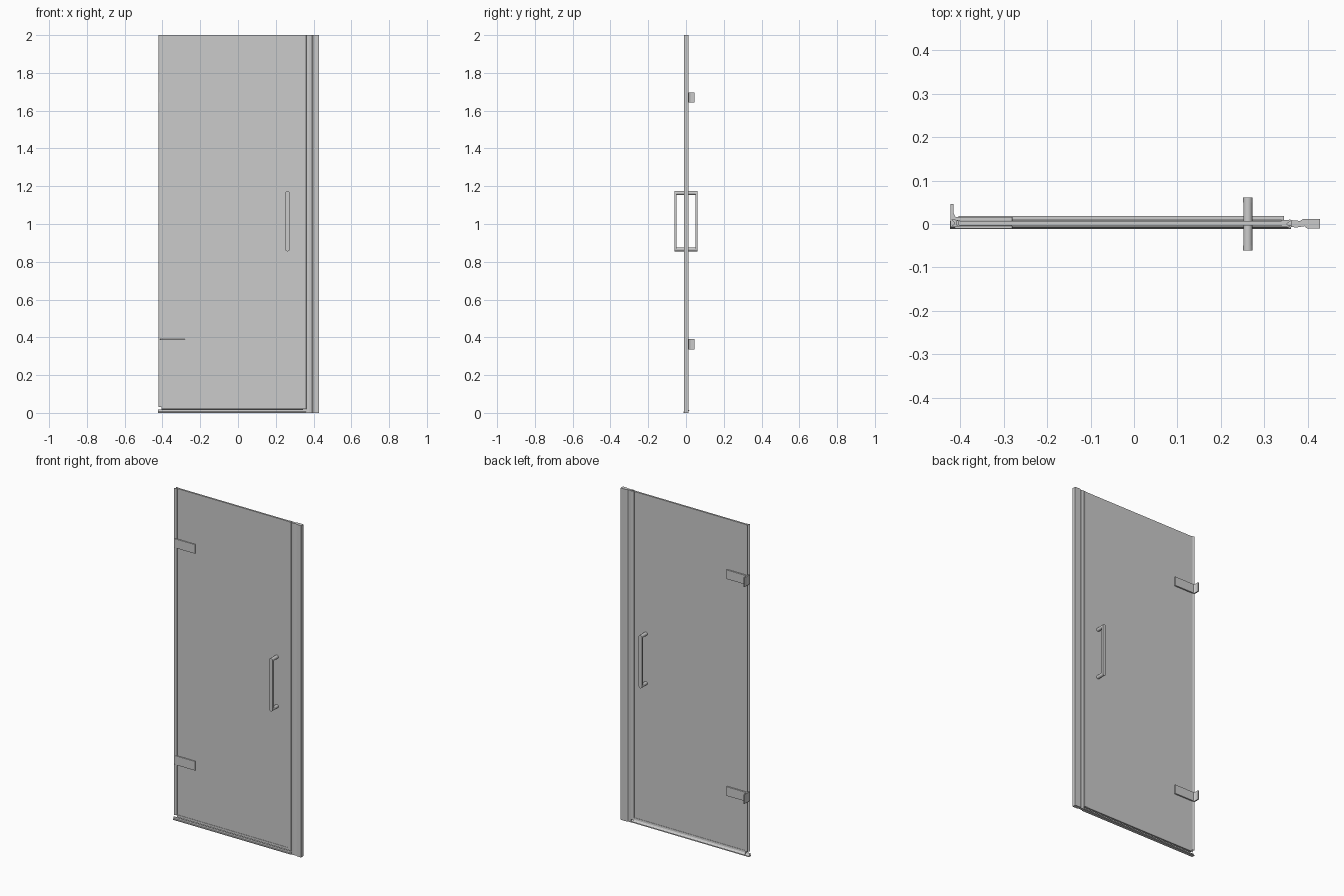
import bpy, bmesh
from math import pi, cos, sin
from mathutils import Vector

if "Cube" in bpy.data.objects:
    bpy.data.objects.remove(bpy.data.objects["Cube"])


def extrude(name, pts, axis, lo, hi, bevel=0.0):
    """Extrude a closed 2D profile along x (pts are y,z), y (x,z) or z (x,y)."""
    def place(p, t):
        return {'x': (t, p[0], p[1]), 'y': (p[0], t, p[1]), 'z': (p[0], p[1], t)}[axis]
    bm = bmesh.new()
    a = [bm.verts.new(place(p, lo)) for p in pts]
    b = [bm.verts.new(place(p, hi)) for p in pts]
    bm.faces.new(a)
    bm.faces.new(b)
    n = len(pts)
    for i in range(n):
        j = (i + 1) % n
        bm.faces.new((a[i], a[j], b[j], b[i]))
    bmesh.ops.recalc_face_normals(bm, faces=bm.faces[:])
    me = bpy.data.meshes.new(name)
    bm.to_mesh(me)
    bm.free()
    ob = bpy.data.objects.new(name, me)
    bpy.context.collection.objects.link(ob)
    if bevel:
        m = ob.modifiers.new("soft_edge", 'BEVEL')
        m.width = bevel
        m.segments = 2
    return ob


def box(name, x, y, z, bevel=0.0):
    return extrude(name, [(x[0], y[0]), (x[1], y[0]), (x[1], y[1]), (x[0], y[1])],
                   'z', z[0], z[1], bevel)


def smooth(ob):
    bpy.ops.object.select_all(action='DESELECT')
    ob.select_set(True)
    bpy.context.view_layer.objects.active = ob
    bpy.ops.object.shade_smooth_by_angle()


# Glass door leaf
box("door_glass", (-0.405, 0.347), (-0.004, 0.007), (0.025, 2.0))

# Fixed jamb strip on the handle side, waisted in plan
extrude("jamb_profile", [(0.361, -0.007), (0.375, -0.008), (0.392, -0.005), (0.398, -0.010),
                         (0.428, -0.010), (0.428, 0.012), (0.390, 0.012), (0.382, 0.007),
                         (0.361, 0.009)], 'z', 0.0, 2.0)

# Closing seal clipped on the glass edge, with an angled fin
extrude("closing_seal", [(0.340, -0.006), (0.350, -0.006), (0.361, -0.011), (0.362, -0.009),
                         (0.351, 0.000), (0.361, 0.007), (0.360, 0.010), (0.347, 0.009),
                         (0.340, 0.009), (0.340, 0.007), (0.348, 0.007),
                         (0.348, -0.004), (0.340, -0.004)], 'z', 0.02, 2.0)

# Hinge-side seal, interrupted by the hinges
hinges = [(0.335, 0.39), (1.642, 1.697)]
seal = [(-0.402, -0.006), (-0.412, -0.006), (-0.421, -0.008), (-0.422, -0.006),
        (-0.412, 0.001), (-0.420, 0.010), (-0.418, 0.012), (-0.409, 0.009),
        (-0.402, 0.009), (-0.402, 0.007), (-0.407, 0.007), (-0.407, -0.004), (-0.402, -0.004)]
gaps = [0.03] + [v for h in hinges for v in h] + [2.0]
for i in range(0, len(gaps), 2):
    extrude(f"hinge_seal_{i // 2 + 1}", seal, 'z', gaps[i], gaps[i + 1])

# Hinges: two clamp leaves, knuckle block and wall plate
for n, (z0, z1) in zip(("lower", "upper"), hinges):
    box(f"{n}_hinge_front_leaf", (-0.412, -0.280), (-0.011, -0.004), (z0, z1), 0.001)
    box(f"{n}_hinge_back_leaf", (-0.412, -0.280), (0.007, 0.016), (z0, z1), 0.001)
    box(f"{n}_hinge_knuckle", (-0.417, -0.402), (-0.008, 0.012), (z0 + 0.002, z1 - 0.002))
    extrude(f"{n}_hinge_wall_plate", [(-0.422, -0.006), (-0.413, -0.006), (-0.411, 0.016),
                                      (-0.415, 0.024), (-0.415, 0.046), (-0.422, 0.046)],
            'z', z0, z1)

# Threshold bar on the floor and drip seal under the glass
extrude("threshold", [(-0.012, 0.0), (0.007, 0.0), (0.007, 0.005), (0.002, 0.009),
                      (-0.004, 0.018), (-0.008, 0.018), (-0.009, 0.008), (-0.012, 0.006)],
        'x', -0.424, 0.361)
extrude("drip_seal", [(-0.006, 0.034), (-0.006, 0.020), (0.004, 0.021), (0.016, 0.010),
                      (0.018, 0.011), (0.010, 0.023), (0.009, 0.034), (0.007, 0.034),
                      (0.007, 0.024), (-0.004, 0.024), (-0.004, 0.034)],
        'x', -0.404, 0.345)

# Pull handles on both sides: rounded bar on two round posts
cx, r, low, high = 0.262, 0.011, 0.866, 1.164
arc = [i * pi / 12 for i in range(13)]
bar = ([(cx + r * cos(a), high + r * sin(a)) for a in arc]
       + [(cx - r * cos(a), low - r * sin(a)) for a in arc])
ring = [i * pi / 12 for i in range(24)]
for side, s in (("front", -1), ("back", 1)):
    smooth(extrude(f"{side}_handle_bar", bar, 'y', s * 0.049, s * 0.061))
    for n, z in (("lower", low), ("upper", high)):
        post = [(cx + 0.0105 * cos(a), z + 0.0105 * sin(a)) for a in ring]
        smooth(extrude(f"{side}_handle_{n}_post", post, 'y',
                       -0.004 if s < 0 else 0.007, s * 0.049))
